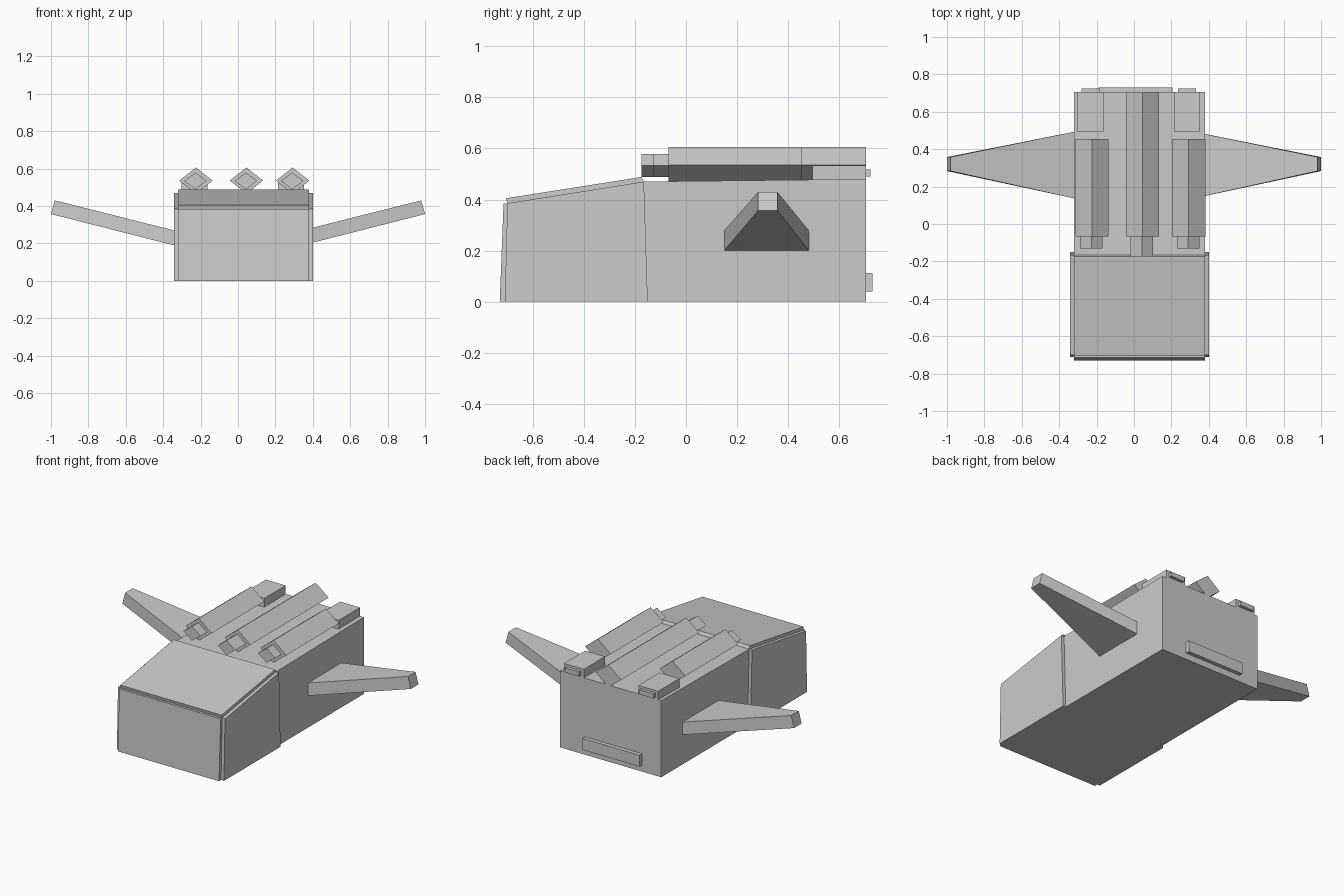
import bpy
import bmesh

cube = bpy.data.objects.get("Cube")
if cube:
    bpy.data.objects.remove(cube, do_unlink=True)

grey = bpy.data.materials.new("plain grey")
grey.use_nodes = True
grey.diffuse_color = (0.6, 0.6, 0.6, 1)
grey.node_tree.nodes["Principled BSDF"].inputs["Base Color"].default_value = (0.6, 0.6, 0.6, 1)


def loft(name, start, end):
    """Solid between two matching outlines."""
    bm = bmesh.new()
    a = [bm.verts.new(p) for p in start]
    b = [bm.verts.new(p) for p in end]
    bm.faces.new(a)
    bm.faces.new(b[::-1])
    for i in range(len(a)):
        j = (i + 1) % len(a)
        bm.faces.new((a[j], a[i], b[i], b[j]))
    bmesh.ops.recalc_face_normals(bm, faces=bm.faces)
    mesh = bpy.data.meshes.new(name)
    bm.to_mesh(mesh)
    bm.free()
    mesh.materials.append(grey)
    obj = bpy.data.objects.new(name, mesh)
    bpy.context.collection.objects.link(obj)
    return obj


def side_profile(name, outline, x0, x1):
    """Extrude a (y, z) outline across x."""
    return loft(name, [(x0, y, z) for y, z in outline], [(x1, y, z) for y, z in outline])


def box(name, x0, x1, y0, y1, z0, z1):
    return side_profile(name, [(y0, z0), (y1, z0), (y1, z1), (y0, z1)], x0, x1)


def diamond_bar(name, x, z, half_width, half_height, y0, y1):
    ring = [(x - half_width, z), (x, z - half_height), (x + half_width, z), (x, z + half_height)]
    return loft(name, [(px, y0, pz) for px, pz in ring], [(px, y1, pz) for px, pz in ring])


LEFT, RIGHT = 0.38, -0.322

# Main hull with sloping nose
side_profile("hull", [(-0.71, 0), (0.705, 0), (0.705, 0.48), (-0.165, 0.47), (-0.70, 0.385)], RIGHT, LEFT)

# Thin armour plates around the nose
side_profile("nose_front_plate", [(-0.73, 0), (-0.71, 0), (-0.70, 0.385), (-0.715, 0.385)], RIGHT, LEFT)
side_profile("nose_top_plate", [(-0.70, 0.385), (-0.165, 0.47), (-0.175, 0.488), (-0.705, 0.405)], RIGHT, LEFT)
cheek = [(-0.71, 0), (-0.15, 0), (-0.165, 0.47), (-0.70, 0.385)]
side_profile("left_nose_plate", cheek, LEFT, LEFT + 0.02)
side_profile("right_nose_plate", cheek, RIGHT - 0.02, RIGHT)

# Upswept tapering wings
for side, s in (("left", 1), ("right", -1)):
    root = [(s * 0.31, 0.135, 0.182), (s * 0.31, 0.495, 0.182),
            (s * 0.31, 0.495, 0.262), (s * 0.31, 0.135, 0.262)]
    tip = [(s * 1.0, 0.283, 0.357), (s * 1.0, 0.358, 0.357),
           (s * 0.98, 0.358, 0.43), (s * 0.98, 0.283, 0.43)]
    loft(side + "_wing", root, tip)

# Roof guns: large diamond housing and smaller diamond barrel
for label, x, back, muzzle in (("right", -0.225, 0.455, -0.13),
                               ("middle", 0.045, 0.705, -0.175),
                               ("left", 0.292, 0.455, -0.13)):
    diamond_bar(label + "_gun_housing", x, 0.536, 0.089, 0.07, -0.068, back)
    diamond_bar(label + "_gun_barrel", x - 0.003, 0.534, 0.06, 0.045, muzzle, -0.05)

# Rear roof boxes with small vents
for label, x in (("right", -0.232), ("left", 0.283)):
    box(label + "_rear_box", x - 0.069, x + 0.069, 0.495, 0.705, 0.47, 0.533)
    box(label + "_rear_vent", x - 0.049, x + 0.049, 0.70, 0.724, 0.49, 0.518)

# Bar across the lower back
box("rear_bar", -0.19, 0.205, 0.70, 0.73, 0.04, 0.112)
